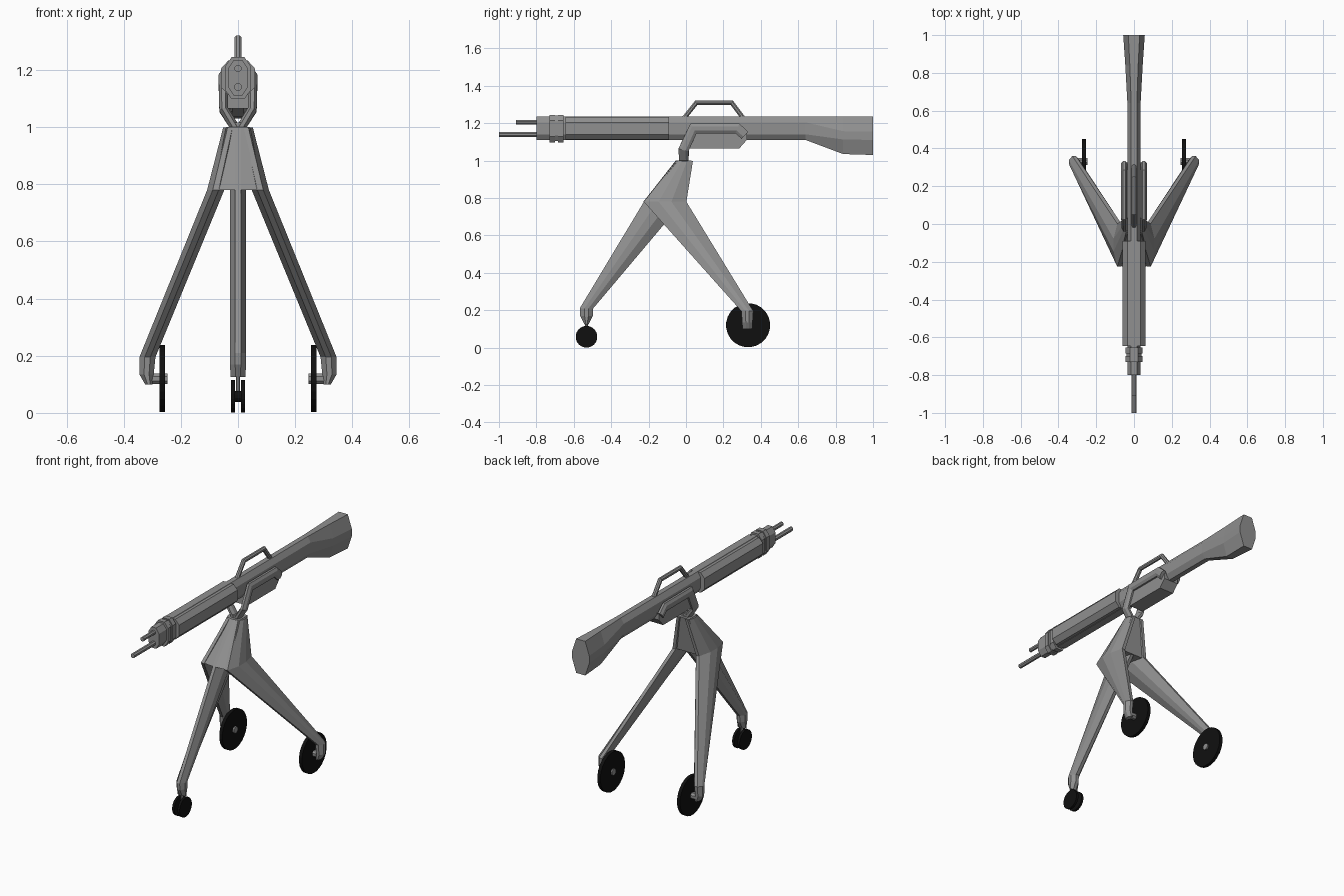
import bpy, bmesh, math
from mathutils import Vector

if "Cube" in bpy.data.objects:
    bpy.data.objects.remove(bpy.data.objects["Cube"])


def colour(name, v):
    m = bpy.data.materials.new(name)
    m.diffuse_color = (v, v, v, 1)
    m.use_nodes = True
    m.node_tree.nodes["Principled BSDF"].inputs["Base Color"].default_value = m.diffuse_color
    return m


black = colour("black_rubber", 0.005)
metal = colour("dark_metal", 0.28)


def finish(name, bm, mirror=False, mat=metal):
    bmesh.ops.recalc_face_normals(bm, faces=bm.faces)
    me = bpy.data.meshes.new(name)
    bm.to_mesh(me)
    bm.free()
    ob = bpy.data.objects.new(name, me)
    bpy.context.collection.objects.link(ob)
    me.materials.append(mat)
    if mirror:
        m = ob.modifiers.new("mirror", 'MIRROR')
        m.use_mirror_merge = False
    return ob


def loft(name, rings, **kw):
    """Skin a list of equal-length point rings and cap both ends."""
    bm = bmesh.new()
    vs = [[bm.verts.new(p) for p in r] for r in rings]
    n = len(rings[0])
    for a, b in zip(vs, vs[1:]):
        for i in range(n):
            j = (i + 1) % n
            bm.faces.new((a[i], a[j], b[j], b[i]))
    bm.faces.new(vs[0])
    bm.faces.new(vs[-1])
    return finish(name, bm, **kw)


def oct2(cu, cv, hu, hv, fu, fv):
    """Octagon with half sizes hu, hv and half flats fu, fv."""
    return [(cu + u, cv + v) for u, v in
            ((hu, -fv), (hu, fv), (fu, hv), (-fu, hv), (-hu, fv), (-hu, -fv), (-fu, -hv), (fu, -hv))]


def gun_ring(y, hx, z0, z1, fx, fz):
    return [(u, y, v) for u, v in oct2(0, (z0 + z1) / 2, hx, (z1 - z0) / 2, fx, fz)]


def leg_ring(z, cx, cy, hx, hy):
    return [(u, v, z) for u, v in oct2(cx, cy, hx, hy, hx * 0.35, hy * 0.3)]


def tube(name, path, hx, h, **kw):
    """Octagonal bar following a path, mitred in the side plane."""
    P = [Vector(p) for p in path]
    rings = []
    for i, p in enumerate(P):
        lo = max(i - 1, 0)
        d = [(b - a).normalized() for a, b in zip(P[lo:i + 2], P[lo + 1:i + 2])]
        t = sum(d, Vector()).normalized()
        up = t.cross(Vector((1, 0, 0))).normalized()
        s = h / max(0.6, t.dot(d[0]))
        side = up.cross(t)
        rings.append([p + side * u + up * v for u, v in oct2(0, 0, hx, s, hx * 0.42, s * 0.42)])
    return loft(name, rings, **kw)


def cyl(name, axis, c, r, half, n, **kw):
    rings = []
    for s in (-half, half):
        ring = []
        for i in range(n):
            a = math.tau * (i + 0.5) / n
            u, v = r * math.cos(a), r * math.sin(a)
            o = {'x': (s, u, v), 'y': (u, s, v), 'z': (u, v, s)}[axis]
            ring.append(Vector(c) + Vector(o))
        rings.append(ring)
    return loft(name, rings, **kw)


# Gun body, running back into the flared stock
loft("receiver_and_stock", [
    gun_ring(-0.80, 0.035, 1.11, 1.235, 0.015, 0.032),
    gun_ring(0.64, 0.035, 1.11, 1.235, 0.015, 0.032),
    gun_ring(0.84, 0.046, 1.035, 1.235, 0.022, 0.022),
    gun_ring(1.0, 0.057, 1.03, 1.235, 0.03, 0.022)])
loft("barrel_shroud", [gun_ring(y, 0.06, 1.112, 1.233, 0.034, 0.032) for y in (-0.645, -0.09)])

# Double collar near the muzzle
for i, (a, b) in enumerate(((-0.73, -0.70), (-0.685, -0.655))):
    loft(f"collar_{i}", [gun_ring(y, 0.045, 1.098, 1.245, 0.022, 0.042) for y in (a, b)])
loft("collar_core", [gun_ring(y, 0.04, 1.104, 1.24, 0.02, 0.038) for y in (-0.71, -0.67)])

# Two thin barrels
cyl("upper_barrel", 'y', (0, -0.845, 1.205), 0.013, 0.065, 8)
cyl("lower_barrel", 'y', (0, -0.89, 1.14), 0.014, 0.11, 8)

# Box under the receiver
side = [(0.02, 1.065), (0.285, 1.065), (0.325, 1.11), (0.325, 1.15), (0.02, 1.15)]
loft("lower_housing", [[(x, y, z) for y, z in side] for x in (-0.048, 0.048)])

# Carrying handle
tube("carry_handle", [(0, -0.012, 1.225), (0, 0.055, 1.309), (0, 0.245, 1.309), (0, 0.308, 1.225)], 0.012, 0.012)

# Yoke arms holding the receiver
tube("yoke_arm", [(0.008, -0.012, 0.995), (0.05, -0.012, 1.06), (0.052, 0.04, 1.172),
                  (0.052, 0.275, 1.172), (0.052, 0.315, 1.135)], 0.016, 0.026, mirror=True)
cyl("pivot", 'z', (0, -0.012, 1.005), 0.026, 0.012, 8)

# Tripod hub
hub = []
for z, hx, y0, y1, r in ((1.0, 0.042, -0.055, 0.03, 0.012), (0.78, 0.085, -0.228, -0.008, 0.006)):
    hub.append([(hx, y0 + r, z), (hx, y1, z), (-hx, y1, z), (-hx, y0 + r, z), (-0.01, y0, z), (0.01, y0, z)])
loft("tripod_hub", hub)

# Front leg
loft("front_leg", [
    leg_ring(0.9, 0, -0.06, 0.02, 0.05),
    leg_ring(0.78, 0, -0.12, 0.028, 0.105),
    leg_ring(0.21, 0, -0.532, 0.028, 0.036),
    leg_ring(0.17, 0, -0.532, 0.028, 0.034),
    leg_ring(0.125, 0, -0.532, 0.026, 0.011)])

# Rear legs
loft("rear_leg", [
    leg_ring(0.998, 0.028, -0.008, 0.024, 0.045),
    leg_ring(0.78, 0.078, -0.112, 0.03, 0.114),
    leg_ring(0.195, 0.317, 0.328, 0.028, 0.032),
    leg_ring(0.135, 0.320, 0.328, 0.025, 0.028),
    leg_ring(0.10, 0.312, 0.328, 0.013, 0.026)], mirror=True)

# Front caster
cyl("caster_stem", 'z', (0, -0.532, 0.1), 0.008, 0.035, 8)
cyl("caster_axle", 'x', (0, -0.532, 0.058), 0.02, 0.016, 12, mat=black)
cyl("caster_wheel", 'x', (0.018, -0.532, 0.058), 0.058, 0.007, 20, mirror=True, mat=black)

# Rear wheels
cyl("rear_wheel", 'x', (0.265, 0.332, 0.12), 0.118, 0.01, 24, mirror=True, mat=black)
cyl("rear_axle", 'x', (0.277, 0.332, 0.12), 0.02, 0.031, 8, mirror=True)
